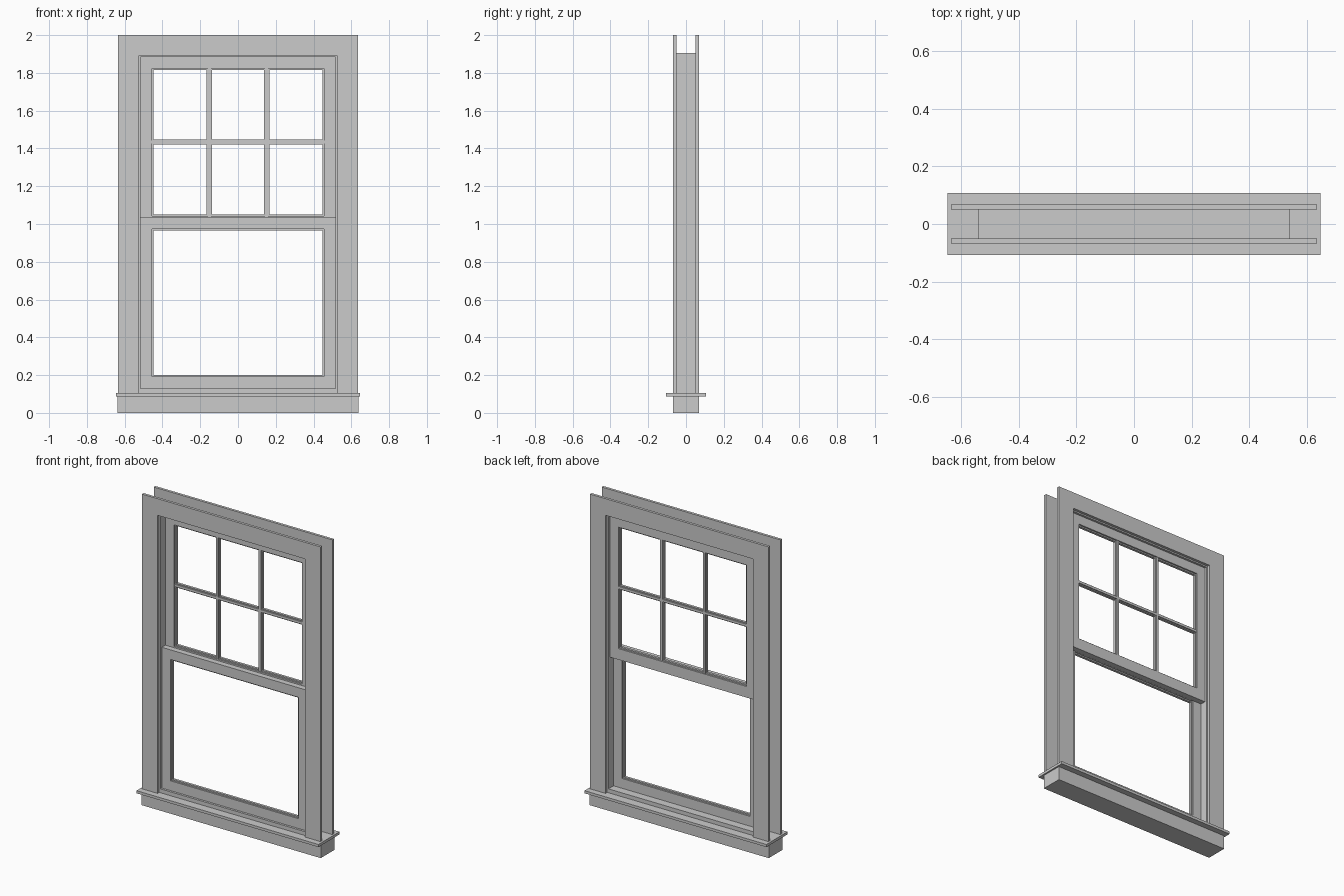
import bpy

if "Cube" in bpy.data.objects:
    bpy.data.objects.remove(bpy.data.objects["Cube"])

DEPTH_CASING = (0.051, 0.068)


def mesh_object(name, verts, faces):
    mesh = bpy.data.meshes.new(name)
    mesh.from_pydata(verts, [], faces)
    mesh.update()
    obj = bpy.data.objects.new(name, mesh)
    bpy.context.collection.objects.link(obj)
    return obj


def prism(name, outline, y0, y1):
    """Extrude a counter-clockwise XZ outline from y0 (front) to y1 (back)."""
    n = len(outline)
    verts = [(x, y, z) for y in (y0, y1) for x, z in outline]
    faces = [tuple(range(n)), tuple(range(2 * n - 1, n - 1, -1))]
    faces += [(i, i + n, (i + 1) % n + n, (i + 1) % n) for i in range(n)]
    return mesh_object(name, verts, faces)


def box(name, x0, x1, y0, y1, z0, z1):
    return prism(name, [(x0, z0), (x1, z0), (x1, z1), (x0, z1)], y0, y1)


def ring(name, outer, inner, y0, y1):
    """Rectangular frame; outer and inner are (half width, bottom, top)."""
    def corners(r):
        return [(-r[0], r[1]), (r[0], r[1]), (r[0], r[2]), (-r[0], r[2])]
    verts = [(x, y, z) for y in (y0, y1) for r in (outer, inner) for x, z in corners(r)]
    faces = []
    for i in range(4):
        j = (i + 1) % 4
        faces += [(i, j, j + 4, i + 4),              # front
                  (i + 8, i + 12, j + 12, j + 8),    # back
                  (i, i + 8, j + 8, j),              # outside
                  (i + 4, j + 4, j + 12, i + 12)]    # opening
    return mesh_object(name, verts, faces)


# Apron and sill board
box("apron", -0.637, 0.637, -0.069, 0.069, 0.0, 0.088)
box("sill", -0.647, 0.647, -0.107, 0.107, 0.088, 0.105)

# Mitred casing on both faces of the wall
for side, y0, y1 in (("front", -DEPTH_CASING[1], -DEPTH_CASING[0]), ("back", *DEPTH_CASING)):
    prism(side + "_casing_left",
          [(-0.635, 0.105), (-0.525, 0.105), (-0.525, 1.893), (-0.635, 2.0)], y0, y1)
    prism(side + "_casing_right",
          [(0.525, 0.105), (0.635, 0.105), (0.635, 2.0), (0.525, 1.893)], y0, y1)
    prism(side + "_casing_head",
          [(-0.525, 1.893), (0.525, 1.893), (0.635, 2.0), (-0.635, 2.0)], y0, y1)

# Jamb lining
ring("jamb_frame", (0.54, 0.105, 1.905), (0.516, 0.13, 1.884), -0.051, 0.051)

# Sliding sashes, the lower one in front, each with a thin glazing bead
sashes = {
    "lower": (0.13, 1.035, 0.193, 0.973, -0.037),
    "upper": (0.972, 1.884, 1.043, 1.824, 0.001),
}
for name, (z0, z1, open0, open1, y) in sashes.items():
    ring(name + "_sash", (0.516, z0, z1), (0.455, open0, open1), y, y + 0.036)
    ring(name + "_glazing_bead", (0.455, open0, open1),
         (0.447, open0 + 0.008, open1 - 0.008), y + 0.01, y + 0.026)

# Muntins dividing the upper sash: a narrow core with a wider, thinner flange
mid_z, mid_y = 1.4335, 0.019
for part, half, depth in (("core", 0.008, 0.015), ("flange", 0.0135, 0.008)):
    ya, yb = mid_y - depth, mid_y + depth
    for x in (-0.152, 0.152):
        box("muntin_upright_" + part, x - half, x + half, ya, yb, 1.043, 1.824)
    for xa, xb in ((-0.455, -0.152 - half), (-0.152 + half, 0.152 - half), (0.152 + half, 0.455)):
        box("muntin_cross_" + part, xa, xb, ya, yb, mid_z - half, mid_z + half)
